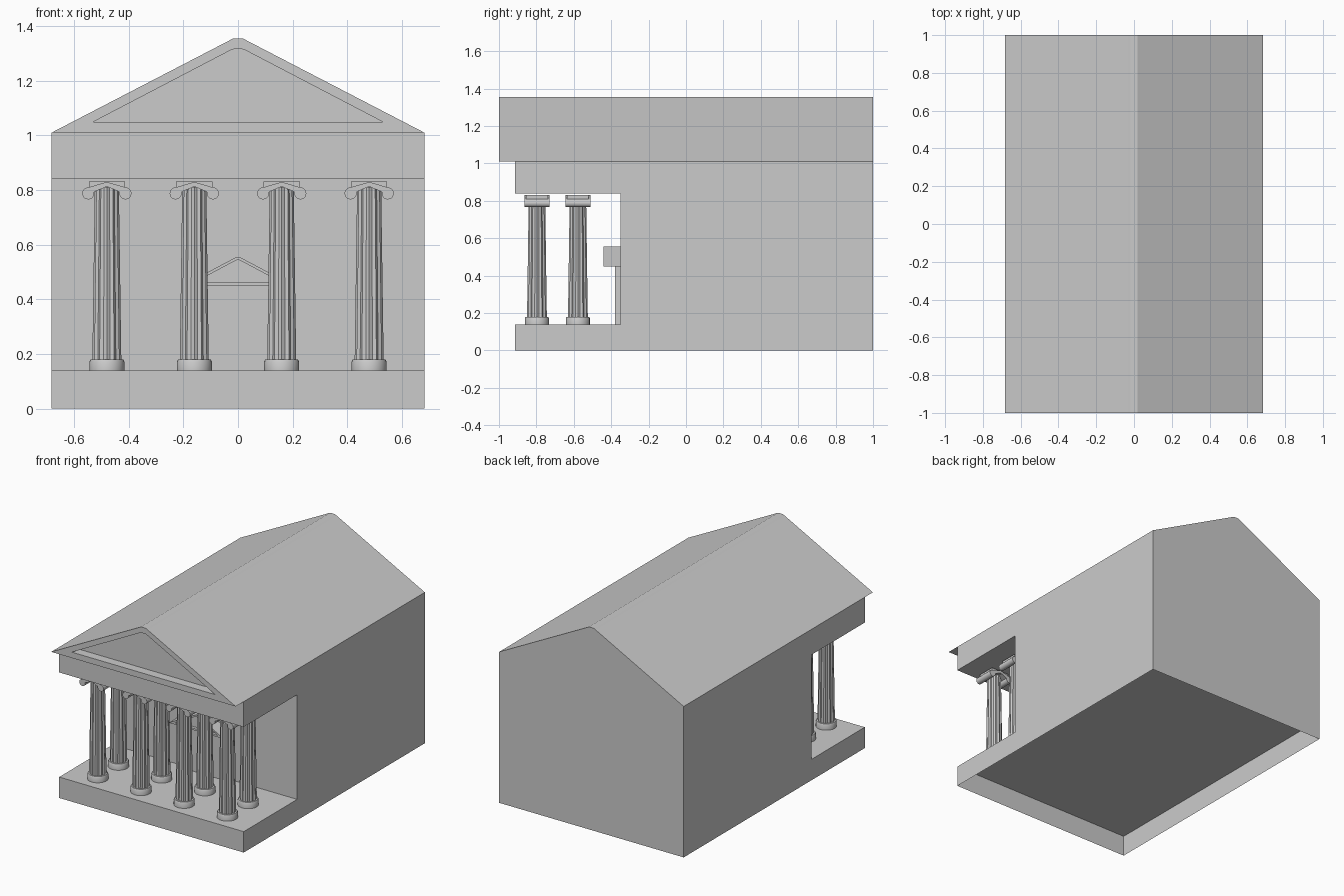
import bpy, bmesh
from math import sin, cos, pi, radians

if "Cube" in bpy.data.objects:
    bpy.data.objects.remove(bpy.data.objects["Cube"])


def finish(name, bm, smooth=False):
    bmesh.ops.recalc_face_normals(bm, faces=bm.faces[:])
    mesh = bpy.data.meshes.new(name)
    bm.to_mesh(mesh)
    bm.free()
    if smooth:
        mesh.polygons.foreach_set("use_smooth", [True] * len(mesh.polygons))
        mesh.set_sharp_from_angle(angle=radians(35))
    return place(name, mesh)


def place(name, mesh, loc=(0, 0, 0)):
    ob = bpy.data.objects.new(name, mesh)
    ob.location = loc
    bpy.context.collection.objects.link(ob)
    return ob


def bridge(bm, a, b):
    n = len(a)
    for i in range(n):
        bm.faces.new((a[i], a[(i + 1) % n], b[(i + 1) % n], b[i]))


def loop_xz(bm, pts, y):
    return [bm.verts.new((x, y, z)) for x, z in pts]


def prism(bm, pts, y0, y1):
    a, b = loop_xz(bm, pts, y0), loop_xz(bm, pts, y1)
    bridge(bm, a, b)
    bm.faces.new(a)
    bm.faces.new(b)


def lathe(bm, rings, sides, flute=1.0):
    """Stack of (radius, z) rings; every second point is pulled in by flute."""
    loops = []
    for r, z in rings:
        loops.append([bm.verts.new((r * (flute if i % 2 else 1) * cos(2 * pi * i / sides),
                                    r * (flute if i % 2 else 1) * sin(2 * pi * i / sides), z))
                      for i in range(sides)])
    for a, b in zip(loops, loops[1:]):
        bridge(bm, a, b)
    bm.faces.new(loops[0])
    bm.faces.new(loops[-1])


def rect(x, z0, z1):
    return [(-x, z0), (x, z0), (x, z1), (-x, z1)]


def mirrored(half):
    return half + [(-x, z) for x, z in reversed(half)]


def gable(name, sx, sz, z, y0, y1, depth):
    """Gabled prism with a recessed triangular field in its front."""
    outer = mirrored([(.683, 0), (.033, .337), (.018, .345)])
    inner = mirrored([(.531, .039), (.027, .302), (.015, .306)])
    outer, inner = ([(x * sx, z + h * sz) for x, h in p] for p in (outer, inner))
    bm = bmesh.new()
    back, front = loop_xz(bm, outer, y1), loop_xz(bm, outer, y0)
    rim, field = loop_xz(bm, inner, y0), loop_xz(bm, inner, y0 + depth)
    for a, b in ((back, front), (front, rim), (rim, field)):
        bridge(bm, a, b)
    bm.faces.new(back)
    bm.faces.new(field)
    return finish(name, bm)


# Hall with open porch: side profile spanned across x, open underneath
W = .683
side = [(-.915, 0), (-.915, .14), (-.35, .14), (-.35, .84),
        (-.915, .84), (-.915, 1.01), (1, 1.01), (1, 0)]
bm = bmesh.new()
left, right = ([bm.verts.new((x, y, z)) for y, z in side] for x in (-W, W))
for i in (0, 1, 2, 3, 4, 6):
    bm.faces.new((left[i], left[i + 1], right[i + 1], right[i]))
bm.faces.new(left)
bm.faces.new(right)
finish("hall", bm)

# Floor of the hall, seen through the open underside
bm = bmesh.new()
bm.faces.new([bm.verts.new((x, y, .14)) for x, y in ((-W, -.35), (-W, 1), (W, 1), (W, -.35))])
finish("hall_floor", bm)

# Roof, and the small copy of it above the door
gable("roof", 1, 1, 1.01, -1, 1, .06)
gable("door_pediment", .3, .306, .45, -.44, -.35, .02)

# Door
bm = bmesh.new()
prism(bm, rect(.16, .14, .45), -.38, -.35)
finish("door", bm)

# One column: round base, fluted shaft, scrolled capital
bm = bmesh.new()
lathe(bm, [(.064, .14), (.064, .172), (.060, .18)], 24)
lathe(bm, [(.053, .178), (.044, .81)], 24, .88)
for s in (-1, 1):
    scroll = [(s * .068 + .022 * cos(2 * pi * i / 20), .788 + .022 * sin(2 * pi * i / 20))
              for i in range(20)]
    prism(bm, scroll, -.067, .067)
prism(bm, [(-.068, .81), (-.055, .79), (0, .813), (.055, .79), (.068, .81), (0, .83)], -.067, .067)
prism(bm, rect(.066, .81, .832), -.058, .058)
column = finish("column", bm, smooth=True)

# Two rows of four columns
column.location = (-.48, -.797, 0)
for y in (-.797, -.578):
    for x in (-.48, -.16, .16, .48):
        if (x, y) != (-.48, -.797):
            place("column", column.data, (x, y, 0))
